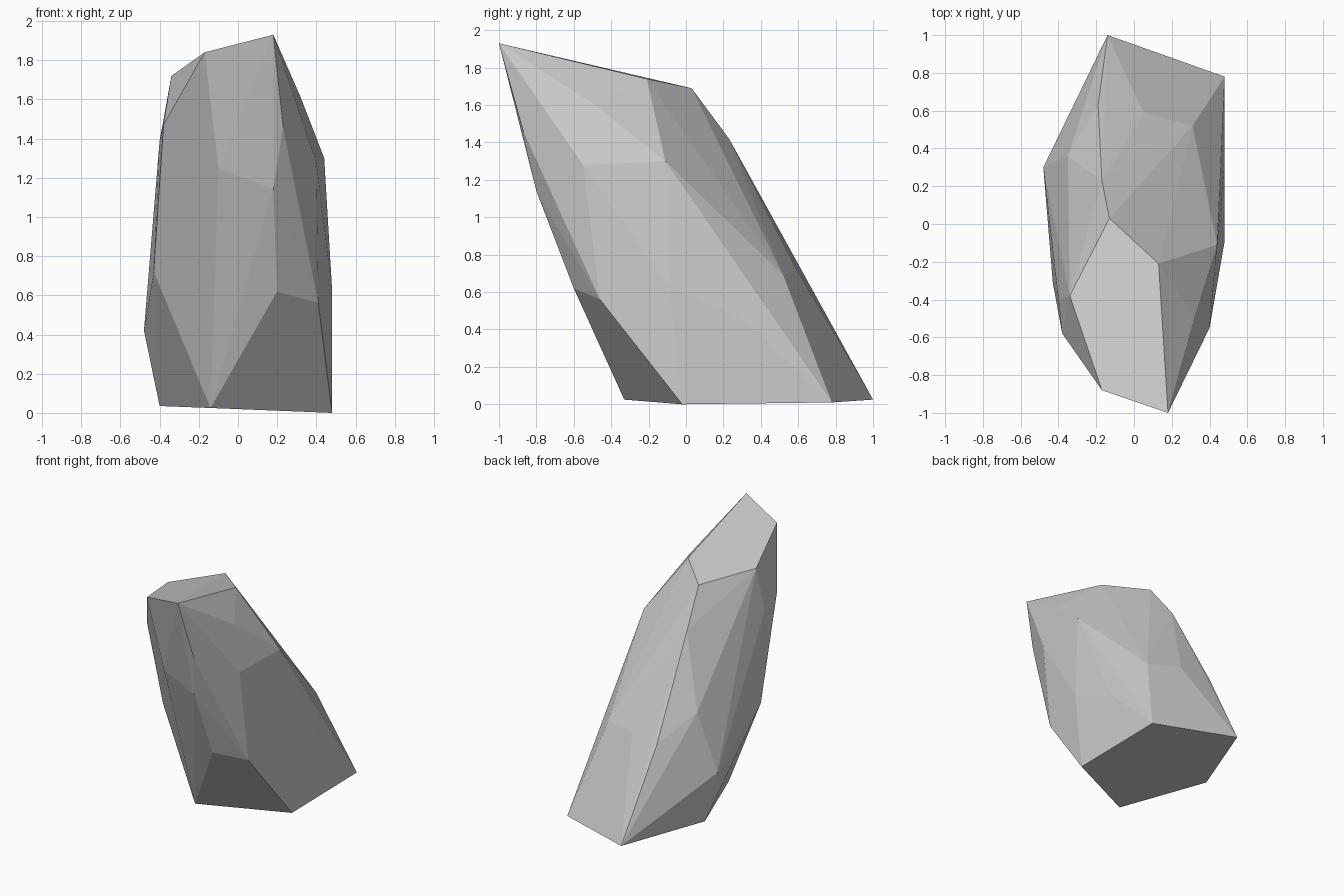
import bpy
import bmesh
import math

cube = bpy.data.objects.get("Cube")
if cube:
    bpy.data.objects.remove(cube, do_unlink=True)

# Stone colour
stone = bpy.data.materials.new("grey_stone")
stone.use_nodes = True
colour = (0.6, 0.6, 0.6, 1)
stone.diffuse_color = colour
stone.node_tree.nodes["Principled BSDF"].inputs["Base Color"].default_value = colour

# Corners of the chiselled rock, ring by ring
base = [(-.14, 1, .025), (.48, .78, .01), (.48, -.02, 0), (-.14, -.33, .025), (-.4, .34, .035)]
lower = [(.2, -.6, .62), (.41, -.46, .56), (.48, -.09, .63), (.48, .32, .45), (.31, .52, .69),
         (.05, .59, .72), (-.19, .63, .69), (-.35, .36, .88), (-.48, .3, .42), (-.43, -.31, .72)]
upper = [(.23, -.87, 1.46), (.18, -.8, 1.14), (.32, -.5, 1.61), (.4, -.55, 1.28),
         (.44, -.11, 1.3), (.25, .06, 1.27), (-.17, .23, 1.42), (-.4, -.4, 1.39),
         (-.38, -.58, 1.47), (-.15, -.83, 1.63), (-.1, -.77, 1.25)]
crown = [(.18, -1, 1.93), (-.17, -.88, 1.84), (-.34, -.38, 1.72), (-.13, .03, 1.69), (.13, -.21, 1.74)]

# Wrap the corners in a faceted skin and merge nearly flat facets
bm = bmesh.new()
for point in base + lower + upper + crown:
    bm.verts.new(point)
result = bmesh.ops.convex_hull(bm, input=bm.verts)
bmesh.ops.delete(bm, geom=[v for v in bm.verts if not v.link_faces], context='VERTS')
bmesh.ops.dissolve_limit(bm, angle_limit=math.radians(3), verts=bm.verts, edges=bm.edges)
bmesh.ops.recalc_face_normals(bm, faces=bm.faces)
mesh = bpy.data.meshes.new("rock")
bm.to_mesh(mesh)
bm.free()
mesh.materials.append(stone)
rock = bpy.data.objects.new("rock", mesh)
bpy.context.collection.objects.link(rock)
